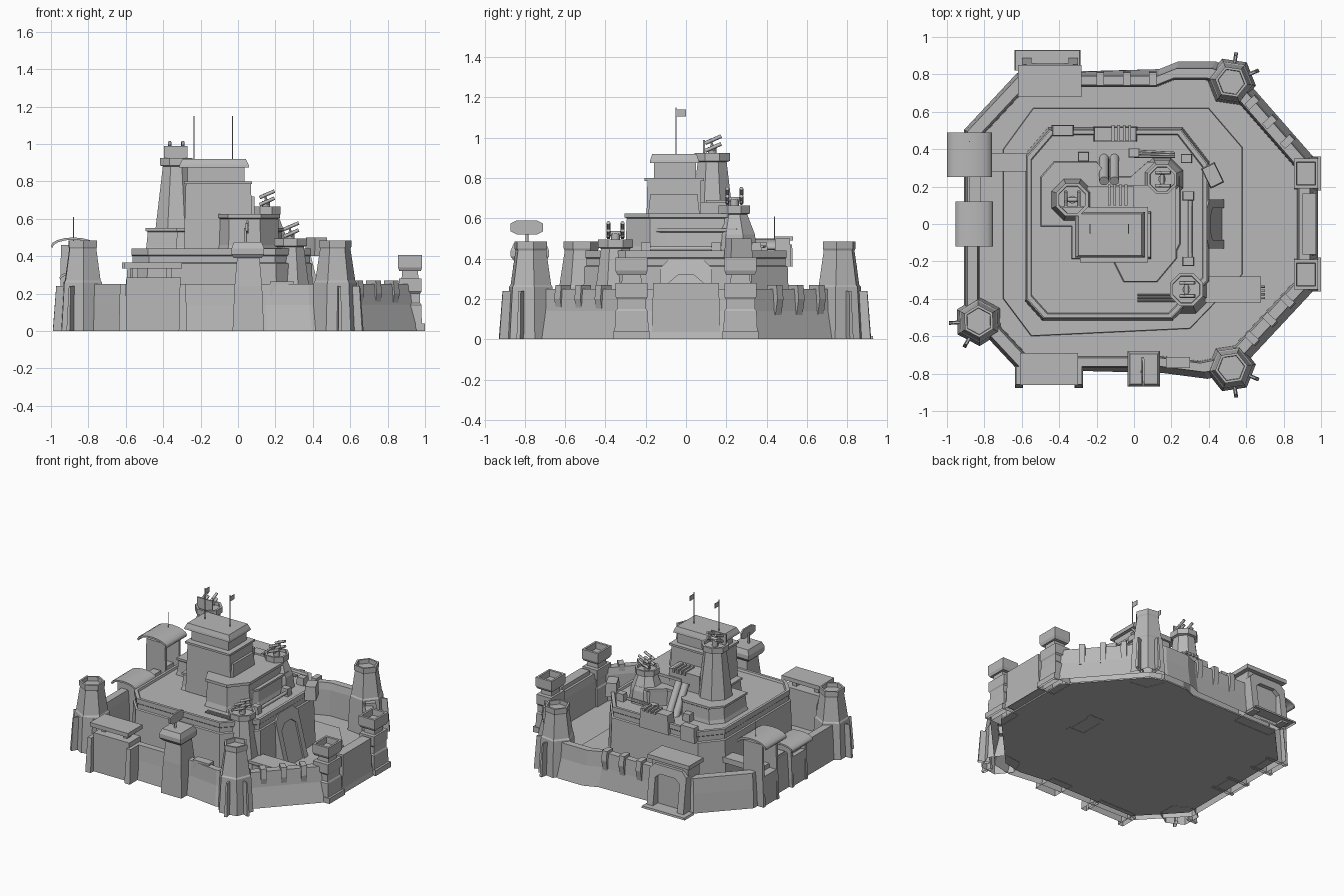
import bpy, math
from mathutils import Matrix, Vector

if "Cube" in bpy.data.objects:
    bpy.data.objects.remove(bpy.data.objects["Cube"])

grey = bpy.data.materials.new("concrete_grey")
grey.diffuse_color = (0.48, 0.48, 0.48, 1)
grey.use_nodes = True
grey.node_tree.nodes["Principled BSDF"].inputs["Base Color"].default_value = grey.diffuse_color


def loft(name, rings, caps=True, loc=(0, 0, 0), rot=0):
    """Skin a list of equal-length point rings; parts resting on z = 0 stay open below."""
    n = len(rings[0])
    verts = [p for r in rings for p in r]
    faces = []
    count = len(rings)
    for k in range(count - 1):
        a, b = k * n, (k + 1) * n
        faces += [(a + i, a + (i + 1) % n, b + (i + 1) % n, b + i) for i in range(n)]
    if caps:
        if any(p[2] != 0 for p in rings[0]):
            faces.append(tuple(reversed(range(n))))
        faces.append(tuple(range((count - 1) * n, count * n)))
    me = bpy.data.meshes.new(name)
    me.from_pydata(verts, [], faces)
    me.materials.append(grey)
    ob = bpy.data.objects.new(name, me)
    bpy.context.collection.objects.link(ob)
    ob.location, ob.rotation_euler = loc, (0, 0, rot)
    return ob


def ring(pts, f, z, c=None):
    """Outline scaled by f about c (default: its middle) at height z."""
    if c is None:
        c = [sum(p[i] for p in pts) / len(pts) for i in (0, 1)]
    return [(c[0] + (x - c[0]) * f, c[1] + (y - c[1]) * f, z) for x, y in pts]


def stack(name, pts, levels, **kw):
    return loft(name, [ring(pts, f, z) for f, z in levels], **kw)


def rect(x0, x1, y0, y1):
    return [(x0, y0), (x1, y0), (x1, y1), (x0, y1)]


def box(name, x0, x1, y0, y1, z0, z1, top=1, **kw):
    return stack(name, rect(x0, x1, y0, y1), [(1, z0), (top, z1)], **kw)


def ngon(r, n=6, turn=0):
    return [(r * math.cos(turn + 2 * math.pi * i / n), r * math.sin(turn + 2 * math.pi * i / n)) for i in range(n)]


def rod(name, a, b, r, n=8):
    """Cylinder between two points."""
    a, b = Vector(a), Vector(b)
    q = (b - a).to_track_quat('Z', 'Y')
    circle = [q @ Vector((x, y, 0)) for x, y in ngon(r, n)]
    ob = loft(name, [[tuple(p + v) for v in circle] for p in (a, b)])
    if n > 6:
        for f in ob.data.polygons:
            f.use_smooth = len(f.vertices) == 4
    return ob


def arch(name, loc, w, h, depth, rot, lean=0, door=.2):
    """Chamfered gate frame facing local +x, with a recessed leaning door."""
    o, i, c = w / 2, w * 0.33, h * 0.12
    prof = [(-o, 0), (-o, h - c), (-o + c, h), (o - c, h), (o, h - c), (o, 0),
            (i, 0), (i, h * .7), (i - c, h * .8), (c - i, h * .8), (-i, h * .7), (-i, 0)]
    loft(name, [[(0, y, z) for y, z in prof],
                [(depth - lean * z / h, y, z) for y, z in prof]], loc=loc, rot=rot)
    loft(name + "_door", [[(0, -i, z), (d, -i, z), (d, i, z), (0, i, z)] for d, z in
         ((depth * door, 0), (max(depth * door - lean * .8, .005), h * .8))], loc=loc, rot=rot)


# Courtyard floor and the octagonal curtain wall, flared on the right-hand side
outline = [(-.62, -.77), (.15, -.77), (.38, -.8), (.53, -.77), (.95, -.32), (.95, .32), (.53, .8),
           (.42, .84), (.23, .84), (.13, .8), (-.62, .8), (-.9, .5), (-.9, -.47)]


def wall_ring(f, z):
    k = lambda x: f if x > 0 else min(f, 1 + (f - 1) * .25) if f > 1 else f
    return [(x * k(x), y * k(x), z) for x, y in outline]


loft("courtyard_floor", [ring(outline, .955, z, (0, 0)) for z in (.002, .012)])
loft("curtain_wall", [wall_ring(f, z) for f, z in
     ((1.035, 0), (1.0, .14), (.99, .25), (.93, .25), (.92, .2), (.915, .012))], caps=False)

# Pointed buttresses along three wall runs
for (ax, ay), (bx, by), d in (((.64, -.62), (.83, -.42), -.76), ((.64, .66), (.83, .45), .75), ((-.18, .79), (.1, .79), math.pi / 2)):
    for k in range(3):
        t = k / 2
        prof = [(-.05, .2), (-.05, .27), (.02, .27), (.028, .2), (.012, .12), (-.02, .12)]
        loft("wall_buttress", [[(x, s, z) for x, z in prof] for s in (-.02, .02)],
             loc=(ax + (bx - ax) * t, ay + (by - ay) * t, 0), rot=d)

# Hexagonal corner towers with flared feet and hollow tops
for x, y, d in ((.52, -.77, -.9), (.52, .76, .9), (-.83, -.52, 3.7)):
    stack("corner_tower", ngon(.1, 6, d), [(1.33, 0), (1.16, .26), (1.08, .27), (.82, .44),
          (.87, .45), (.87, .485), (.72, .485), (.7, .455)], loc=(x, y, 0))
    for s in (-.5, .5):
        box("tower_fin", .08, .16, -.01, .01, 0, .24, .55, loc=(x, y, 0), rot=d + s)

# Right-hand gate with two square watch towers
for y in (-.27, .27):
    c = .92
    stack("gate_pier", rect(c - .06, c + .06, y - .08, y + .08), [(1.08, 0), (1.0, .14), (.9, .15), (.9, .2), (1, .21), (1, .28)])
    stack("watch_tower", rect(c - .05, c + .05, y - .055, y + .055), [(.9, .28), (.85, .32)])
    stack("watch_tower_head", rect(c - .065, c + .065, y - .08, y + .08), [(.88, .32), (1, .34), (1, .405), (.78, .405), (.75, .36)])
    box("gate_step", .95, 1.0, y - .09, y + .09, 0, .04)
box("main_gate", .9, .975, -.17, .17, .015, .28, .96)

# Back gatehouse with a ground ramp, front gatehouse with a raised roof
box("back_gatehouse", -.6, -.3, .69, .83, 0, .33, .96)
box("back_gatehouse_roof", -.62, -.28, .68, .85, .335, .365)
stack("back_gate_ramp", rect(-.64, -.285, .82, .93), [(1, 0), (.97, .015)])
arch("back_gate_frame", (-.45, .81, 0), .3, .31, .08, math.pi / 2, .04)
box("front_gatehouse", -.6, -.3, -.84, -.7, 0, .285, .97)
box("front_gatehouse_roof", -.61, -.3, -.86, -.69, .335, .365)
for x in (-.55, -.37):
    box("roof_post", x - .015, x + .015, -.79, -.74, .28, .34)
for x in (-.615, -.295):
    stack("gatehouse_buttress", rect(x - .02, x + .02, -.87, -.75), [(1.1, 0), (.8, .25)])

# Front sentry post with a dish
stack("sentry_post", rect(-.02, .13, -.85, -.69), [(1.12, 0), (.98, .24), (.8, .39)])
stack("sentry_head", rect(-.035, .14, -.87, -.68), [(.85, .39), (1, .41), (1, .44), (.85, .475)])
rod("dish_stem", (.04, -.79, .46), (.04, -.79, .55), .008)
loft("dish", [[(.035 + bow + .3 * abs(v), -.79 + u, .555 + v) for u, v in
     ((-.08, -.02), (-.05, -.035), (.05, -.035), (.08, -.02), (.08, .02), (.05, .035), (-.05, .035), (-.08, .02))] for bow in (0, .012)])
box("wall_walk_block", .17, .3, -.77, -.71, .18, .265)

# Vaulted shelters on the left wall
for cx, r, y0, y1, zt, h in ((-.88, .12, .25, .49, .5, .045), (-.855, .1, -.12, .12, .32, .035)):
    arc = [(cx + r * math.cos(math.pi * k / 8), zt - h + h * math.sin(math.pi * k / 8)) for k in range(9)]
    arc += [(cx + (x - cx) * .95, z - .012) for x, z in reversed(arc)]
    roof = loft("shelter_roof", [[(x, y, z) for x, z in arc] for y in (y0, y1)])
    for f in roof.data.polygons:
        f.use_smooth = len(f.vertices) == 4
    for y in (y0 + .03, y1 - .05):
        stack("shelter_wall", rect(cx - .07, cx + .09, y, y + .02), [(1.12, 0), (1, .2), (.96, zt - h + .005)])
    box("shelter_base", cx - .07, cx + .08, y0 + .03, y1 - .03, 0, .22)
rod("shelter_mast", (-.88, .44, .48), (-.88, .44, .61), .003, 5)
box("wall_link", -.88, -.82, .1, .27, .2, .26)
box("foot_bridge", -.78, -.55, .28, .38, .2, .24)

# Main platform: low plinth, tall near-vertical sides and rimmed deck
plinth = [(-.7, -.4), (-.55, -.6), (.3, -.56), (.58, -.27), (.58, .41), (.4, .62), (-.54, .62), (-.7, .4)]
deck = [(-.57, -.4), (-.48, -.5), (.2, -.5), (.39, -.3), (.39, .32), (.25, .5), (-.45, .5), (-.57, .36)]
stack("platform_plinth", plinth, [(1, .01), (.995, .03)])
stack("platform", deck, [(1.03, .03), (1.01, .36), (.99, .365), (.99, .4), (1.0, .405), (1.0, .44), (.96, .44), (.95, .425)])
arch("platform_gate", (.37, 0, 0), .26, .4, .12, 0, .1, .9)
box("deck_hatch", -.22, .02, .44, .52, .36, .5, .92)
box("deck_vent", -.44, -.32, .47, .53, .36, .47, .9)
for k in range(4):
    box("hatch_rib", -.12 + k * .03, -.105 + k * .03, .44, .53, .49, .51)
box("chamfer_cabin", -.04, .04, -.06, .06, .4, .5, .9, loc=(.42, .26, 0), rot=.45)

# Second tier around the keep
tier = [(-.33, -.18), (.2, -.18), (.24, -.1), (.24, .25), (.18, .33), (.07, .33), (-.02, .25), (-.13, .25),
        (-.2, .33), (-.42, .33), (-.49, .25), (-.49, -.01), (-.33, -.01)]
stack("second_tier", tier, [(1.03, .42), (1, .45), (.98, .53), (1.01, .535), (1.01, .55)])
upper = [(-.1, -.2), (-.05, -.3), (.12, -.3), (.22, -.18), (.22, .2), (-.1, .2)]
stack("upper_tier", upper, [(1.06, .42), (1, .46), (.97, .6), (1.03, .605), (1.03, .625)])

# Keep with overhanging roof slabs
box("keep_lower", -.29, .08, -.2, .08, .43, .79, .94)
box("keep_mid_slab", -.29, .075, -.205, .09, .785, .8)
box("keep_upper", -.27, .035, -.16, .05, .8, .9)
stack("keep_roof", rect(-.315, .06, -.18, .065), [(1, .875), (.98, .89), (.9, .92)])
box("keep_rear_cabin", -.25, 0, .06, .2, .54, .68)
box("keep_side_wall", .05, .09, -.19, .07, .6, .72, .9)
for k in range(4):
    box("cabin_rib", -.14 + k * .03, -.125 + k * .03, .1, .21, .66, .69)
for x in (-.235, -.03):
    rod("flag_pole", (x, -.05, .9), (x, -.05, 1.15), .003, 5)
    box("flag", x - .002, x + .002, -.05, 0, 1.105, 1.14)


def turret(x, y, z, d):
    """Pedestal and tilted twin launchers facing direction d."""
    m = Matrix.Translation((x, y, z)) @ Matrix.Rotation(d, 4, 'Z')
    p = lambda *v: tuple(m @ Vector(v))
    rod("launcher_post", p(0, 0, 0), p(0, 0, .05), .022)
    rod("launcher_axle", p(0, -.04, .05), p(0, .04, .05), .012)
    for s in (-.035, .035):
        for h in (.03, .068):
            rod("launcher_tube", p(-.035, s, h), p(.045, s, h + .035), .0095)
        rod("launcher_arm", p(.01, s, .03), p(-.01, s, .09), .007, 6)


# Octagonal gun towers, the tallest with a shield plate
for x, y, zb, zt, r, d in ((-.33, .13, .42, .92, .095, math.pi / 2), (.15, .24, .42, .66, .085, 0), (.28, -.35, .03, .49, .095, 0)):
    stack("gun_tower", ngon(r, 8, math.pi / 8), [(1.45, zb), (1.3, zb + .1), (.82, zt - .04), (1, zt - .035),
          (1, zt + .005), (.82, zt + .005), (.8, zt - .015)], loc=(x, y, 0))
    turret(x, y, zt - .015, d)
box("gun_shield", -.395, -.27, .085, .095, .91, .99)

# Leaning tanks, pipes and the side annex
for x in (-.16, -.105):
    rod("fuel_tank", (x, .36, .4), (x, .23, .62), .026, 12)
for k in range(3):
    rod("deck_pipe", (.02, -.38 - k * .016, .44), (.24, -.38 - k * .016, .44), .005)
    rod("wall_pipe", (0, .36 + k * .016, .46), (.22, .36 + k * .01, .46), .006)
for x, y in ((.0, .38), (.28, .35), (.29, .15), (.29, -.2), (-.27, .36)):
    box("deck_crate", x - .03, x + .03, y - .025, y + .025, .42, .48, .9)
rod("deck_side_pipe", (.3, -.18, .45), (.3, .15, .45), .012)
box("annex", .4, .64, -.41, -.29, .01, .15)
box("annex_roof", .38, .68, -.42, -.28, .16, .18)
for k in range(4):
    rod("annex_exhaust", (.66, -.395 + k * .02, .15), (.7, -.395 + k * .02, .15), .006)
